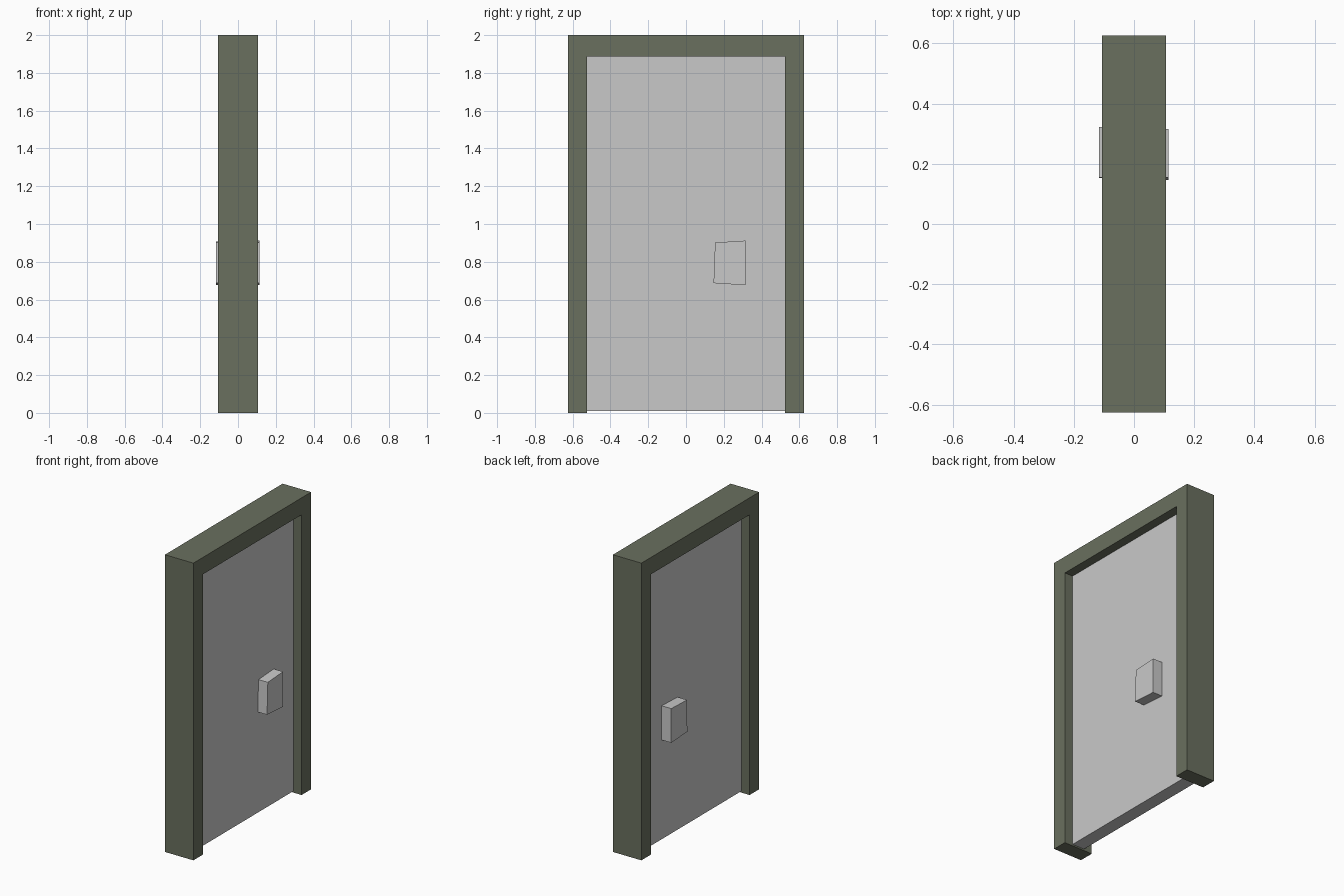
import bpy

if "Cube" in bpy.data.objects:
    bpy.data.objects.remove(bpy.data.objects["Cube"])

def material(name, rgb):
    m = bpy.data.materials.new(name)
    m.diffuse_color = (*rgb, 1)
    m.use_nodes = True
    m.node_tree.nodes["Principled BSDF"].inputs["Base Color"].default_value = m.diffuse_color
    return m

green = material("grey green", (0.144, 0.162, 0.114))
grey = material("light grey", (0.584, 0.584, 0.584))

def prism(name, outline, x0, x1, mat):
    """Extrude a (y, z) outline, counter-clockwise seen from +x, from x0 to x1."""
    n = len(outline)
    verts = [(x, y, z) for x in (x0, x1) for y, z in outline]
    faces = [tuple(reversed(range(n))), tuple(range(n, 2 * n))]
    faces += [(i, (i + 1) % n, n + (i + 1) % n, n + i) for i in range(n)]
    mesh = bpy.data.meshes.new(name)
    mesh.from_pydata(verts, [], faces)
    mesh.materials.append(mat)
    ob = bpy.data.objects.new(name, mesh)
    bpy.context.collection.objects.link(ob)
    return ob

# Door frame: two jambs and a lintel in one profile
W, I, H, T = 0.626, 0.525, 2.0, 1.886
prism("door_frame",
      [(-W, 0), (-I, 0), (-I, T), (I, T), (I, 0), (W, 0), (W, H), (-W, H)],
      -0.106, 0.106, green)

# Recessed door panel
prism("door_panel", [(-I, 0.01), (I, 0.01), (I, T), (-I, T)], -0.045, 0.045, grey)

# Slightly crooked block handles on both sides
prism("handle_right",
      [(0.146, 0.687), (0.316, 0.676), (0.316, 0.912), (0.154, 0.902)],
      0.04, 0.114, grey)
prism("handle_left",
      [(0.152, 0.687), (0.323, 0.678), (0.323, 0.908), (0.154, 0.902)],
      -0.116, -0.04, grey)
